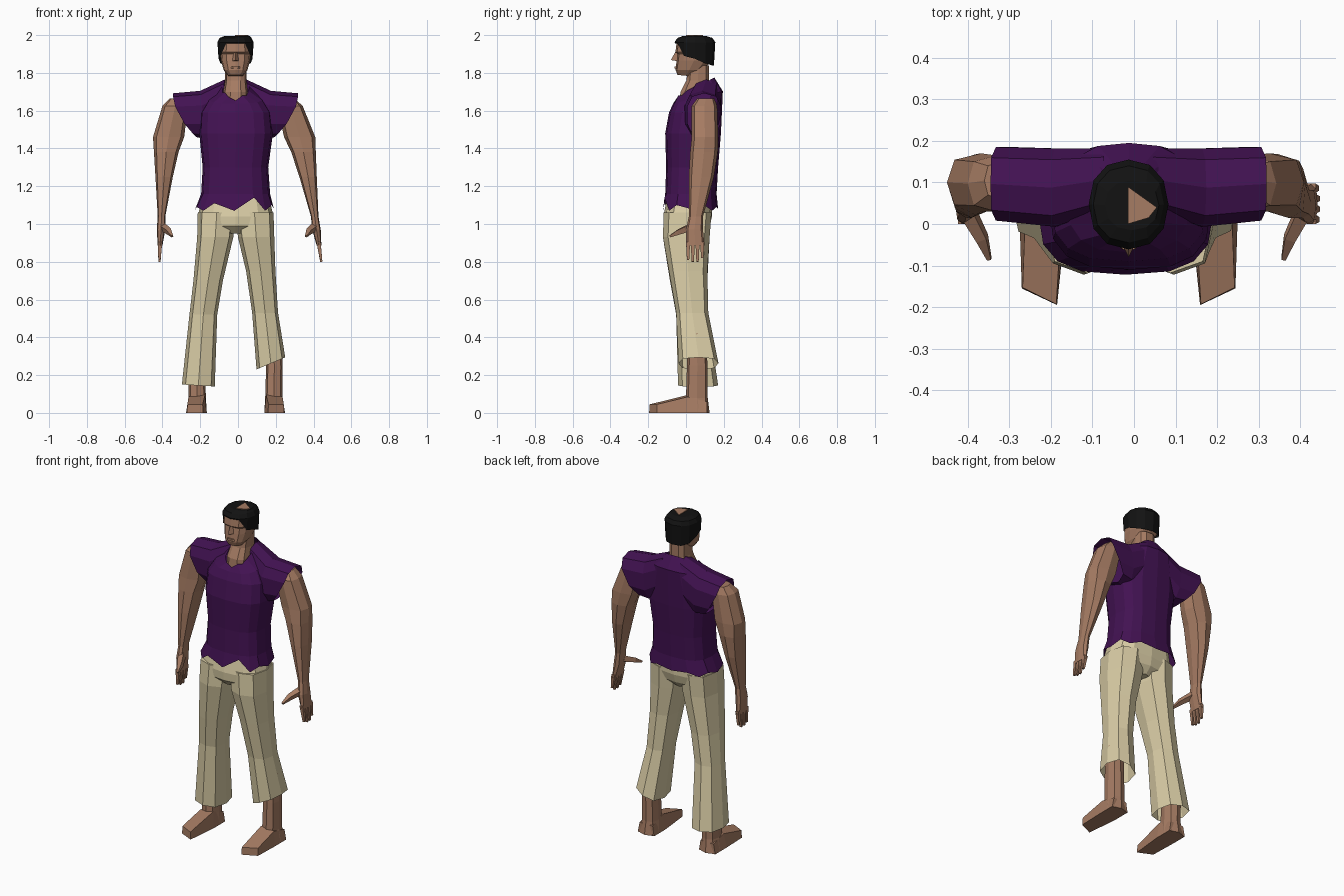
import bpy, bmesh, math
from mathutils import Vector

MID = -0.013  # body centre line in x


def material(name, col):
    m = bpy.data.materials.new(name)
    m.diffuse_color = (*col, 1)
    return m


SKIN = material("brown_skin", (0.38, 0.20, 0.125))
PURPLE = material("purple_cloth", (0.055, 0.006, 0.085))
CLOTH = material("sand_cloth", (0.70, 0.61, 0.38))
BLACK = material("black_hair", (0.006, 0.006, 0.006))


def ring(n, z, x0, x1, y0, y1, tx=0, ty=0, dz=None, e=0.72):
    """Squared-off oval between the given bounds, tilted by tx and ty."""
    cx, cy, pts = (x0 + x1) / 2, (y0 + y1) / 2, []
    for k in range(n):
        a = math.tau * k / n
        c, s = round(math.cos(a), 6), round(math.sin(a), 6)
        x = math.copysign(abs(c) ** e, c) * (x1 - x0) / 2
        y = math.copysign(abs(s) ** e, s) * (y1 - y0) / 2
        pts.append((cx + x, cy + y, z + tx * x + ty * y + (dz[k] if dz else 0)))
    return pts


def loft(name, rings, mat, start=True, end=True):
    bm = bmesh.new()
    loops = [[bm.verts.new(p) for p in r] for r in rings]
    n = len(loops[0])
    for a, b in zip(loops, loops[1:]):
        for k in range(n):
            bm.faces.new((a[k], a[(k + 1) % n], b[(k + 1) % n], b[k]))
    if start:
        bm.faces.new(loops[0])
    if end:
        bm.faces.new(loops[-1])
    bmesh.ops.recalc_face_normals(bm, faces=bm.faces)
    me = bpy.data.meshes.new(name)
    bm.to_mesh(me)
    bm.free()
    me.materials.append(mat)
    ob = bpy.data.objects.new(name, me)
    bpy.context.collection.objects.link(ob)
    return ob


def mirrored(rings):
    return [[(2 * MID - x, y, z) for x, y, z in r] for r in rings]


def stick(p, q, rp, rq):
    """Four-sided tapered bar from p to q as two rings."""
    p, q = Vector(p), Vector(q)
    d = (q - p).normalized()
    u = d.cross(Vector((1, 0, 0.2))).normalized()
    v = d.cross(u)
    return [[tuple(c + (u * i + v * j) * r) for i, j in ((1, 1), (-1, 1), (-1, -1), (1, -1))]
            for c, r in ((p, rp), (q, rq))]


# Shirt body with ragged hem and torn neckline
hem = [0.0, 0.02, -0.01, 0.01, 0.0, 0.01, -0.01, 0.01,
       -0.01, 0.01, -0.01, 0.03, -0.01, 0.06, -0.01, 0.02]
neck_edge = [0.01, 0.0, 0, 0, 0, 0, 0, 0, 0.01, 0.0, 0.015, 0.0, -0.015, 0.01, 0.0, 0.01]
loft("shirt_body", [
    ring(16, 1.08, -0.23, 0.19, -0.122, 0.17, dz=hem),
    ring(16, 1.16, -0.195, 0.17, -0.11, 0.162),
    ring(16, 1.30, -0.187, 0.16, -0.105, 0.17),
    ring(16, 1.48, -0.205, 0.185, -0.11, 0.185),
    ring(16, 1.59, -0.20, 0.175, -0.09, 0.19),
    ring(16, 1.67, -0.16, 0.135, -0.068, 0.195, ty=0.25),
    ring(16, 1.722, -0.085, 0.06, -0.045, 0.15, ty=0.55, dz=neck_edge),
], PURPLE, start=False, end=False)


# Sleeves, drooping from the neck to slanted cuffs
def sleeve_ring(xt, zt, xb, zb, y0, y1):
    pts = []
    for k in range(10):
        a = math.tau * k / 10 + math.pi / 10
        c, s = math.cos(a), math.sin(a)
        s = math.copysign(abs(s) ** 0.8, s)
        c = math.copysign(abs(c) ** 0.7, c)
        t = (1 + s) / 2
        bow = 0.03 * (1 - s * s) if xt < -0.3 else 0
        pts.append((xb + (xt - xb) * t - bow, (y0 + y1) / 2 + c * (y1 - y0) / 2,
                    zb + (zt - zb) * t))
    return pts


sleeve = [sleeve_ring(-0.07, 1.765, -0.10, 1.50, 0.03, 0.185),
          sleeve_ring(-0.20, 1.705, -0.17, 1.45, -0.01, 0.185),
          sleeve_ring(-0.345, 1.692, -0.22, 1.46, 0.005, 0.188)]
loft("sleeve_left", sleeve, PURPLE, end=False)
loft("sleeve_right", mirrored(sleeve), PURPLE, end=False)

# Neck and upper chest
loft("neck", [ring(10, 1.60, -0.08, 0.055, -0.04, 0.14),
              ring(10, 1.70, -0.078, 0.052, -0.032, 0.135),
              ring(10, 1.76, -0.068, 0.045, 0.0, 0.125),
              ring(10, 1.84, -0.068, 0.045, 0.01, 0.125)], SKIN)

# Head with flat-fronted face
loft("head", [ring(12, 1.785, -0.052, 0.026, -0.045, 0.04, ty=-0.1),
              ring(12, 1.815, -0.076, 0.05, -0.055, 0.09),
              ring(12, 1.865, -0.090, 0.064, -0.05, 0.135),
              ring(12, 1.90, -0.093, 0.067, -0.045, 0.14),
              ring(12, 1.91, -0.095, 0.069, -0.056, 0.142),
              ring(12, 1.975, -0.090, 0.064, -0.048, 0.138)], SKIN)
loft("nose", [[(MID - 0.008, -0.045, 1.915), (MID + 0.008, -0.045, 1.915), (MID, -0.056, 1.912)],
              [(MID - 0.018, -0.045, 1.862), (MID + 0.018, -0.045, 1.862), (MID, -0.08, 1.868)]],
     SKIN)
loft("lips", [ring(6, 1.822, MID - 0.025, MID + 0.025, -0.062, -0.04),
              ring(6, 1.834, MID - 0.022, MID + 0.022, -0.062, -0.04)], SKIN)

# Cropped hair, low at the nape, high over the forehead
edge = [-0.005, -0.03, -0.04, -0.04, -0.04, -0.03, -0.005, 0.01, 0.075, 0.075, 0.075, 0.01]
loft("hair", [ring(12, 1.88, -0.103, 0.077, -0.056, 0.148, dz=edge, e=0.85),
              ring(12, 1.962, -0.109, 0.083, -0.061, 0.155, e=0.9),
              ring(12, 1.985, -0.098, 0.072, -0.045, 0.14, e=0.9),
              ring(12, 1.996, -0.07, 0.06, -0.015, 0.105, e=0.9)], BLACK, start=False)
crown = [(-0.015, 0.09), (-0.015, 0.0), (0.035, 0.015), (0.055, 0.04)]
loft("bald_patch", [[(x, y, z) for x, y in crown] for z in (1.994, 2.0)], SKIN)

# Arms, the right one hanging slightly further outward
arm = [ring(8, z, *b) for z, *b in (
    (1.665, -0.36, -0.28, 0.06, 0.15),
    (1.625, -0.40, -0.265, 0.03, 0.165),
    (1.46, -0.45, -0.285, 0.03, 0.17),
    (1.38, -0.445, -0.315, 0.022, 0.168),
    (1.25, -0.437, -0.345, 0.015, 0.148),
    (1.04, -0.425, -0.385, 0.015, 0.09),
    (0.97, -0.430, -0.385, 0.0, 0.09),
    (0.885, -0.425, -0.400, 0.0, 0.098))]
thumb = stick((-0.40, 0.03, 0.985), (-0.365, -0.035, 0.96), 0.017, 0.013)
thumb += stick((-0.365, -0.035, 0.96), (-0.348, -0.085, 0.935), 0.013, 0.005)[1:]
parts = {"arm": arm, "thumb": thumb}
for i, tip in enumerate((0.81, 0.80, 0.80, 0.82)):
    y = 0.011 + 0.025 * i
    parts[f"finger_{i + 1}"] = stick((-0.412, y, 0.905), (-0.416, y, tip), 0.011, 0.006)


def swing(rings):
    return [[(-x + 0.025 - 0.1 * (z - 0.8), y, z) for x, y, z in r] for r in rings]


for name, rings in parts.items():
    loft(name + "_left", rings, SKIN)
    loft(name + "_right", swing(rings), SKIN)

# Trousers: hips and two legs with open hems of different length
loft("trouser_hips", [ring(12, 1.14, -0.19, 0.165, -0.10, 0.14),
                      ring(12, 1.04, -0.213, 0.188, -0.12, 0.138),
                      ring(12, 0.99, -0.16, 0.13, -0.118, 0.125),
                      ring(12, 0.95, -0.05, 0.025, -0.08, 0.09)], CLOTH)
loft("trouser_leg_left", [
    ring(8, 1.06, -0.213, -0.012, -0.118, 0.135),
    ring(8, 0.93, -0.216, -0.025, -0.122, 0.125),
    ring(8, 0.70, -0.236, -0.08, -0.085, 0.113),
    ring(8, 0.52, -0.257, -0.11, -0.052, 0.115),
    ring(8, 0.145, -0.297, -0.123, -0.042, 0.17, tx=-0.06)], CLOTH, end=False)
loft("trouser_leg_right", [
    ring(8, 1.06, -0.014, 0.188, -0.118, 0.135),
    ring(8, 0.93, 0.0, 0.192, -0.122, 0.125),
    ring(8, 0.75, 0.043, 0.198, -0.09, 0.113),
    ring(8, 0.53, 0.075, 0.212, -0.052, 0.118),
    ring(8, 0.262, 0.098, 0.25, -0.04, 0.172, tx=0.42)], CLOTH, end=False)

# Bare shins and wedge-shaped feet
shin = [ring(8, z, *b) for z, *b in (
    (0.42, -0.255, -0.165, 0.01, 0.10),
    (0.25, -0.262, -0.175, 0.005, 0.115),
    (0.08, -0.262, -0.17, 0.0, 0.115),
    (0.0, -0.275, -0.165, 0.0, 0.125))]
foot = [[(-0.275, 0.11, 0), (-0.165, 0.11, 0), (-0.175, 0.11, 0.06), (-0.263, 0.11, 0.06)],
        [(-0.275, 0.0, 0), (-0.165, 0.0, 0), (-0.175, 0.01, 0.095), (-0.262, 0.01, 0.085)],
        [(-0.27, -0.155, 0), (-0.185, -0.195, 0), (-0.187, -0.193, 0.045), (-0.268, -0.153, 0.045)]]
for name, rings in (("shin", shin), ("foot", foot)):
    loft(name + "_left", rings, SKIN)
    loft(name + "_right", mirrored(rings), SKIN)
